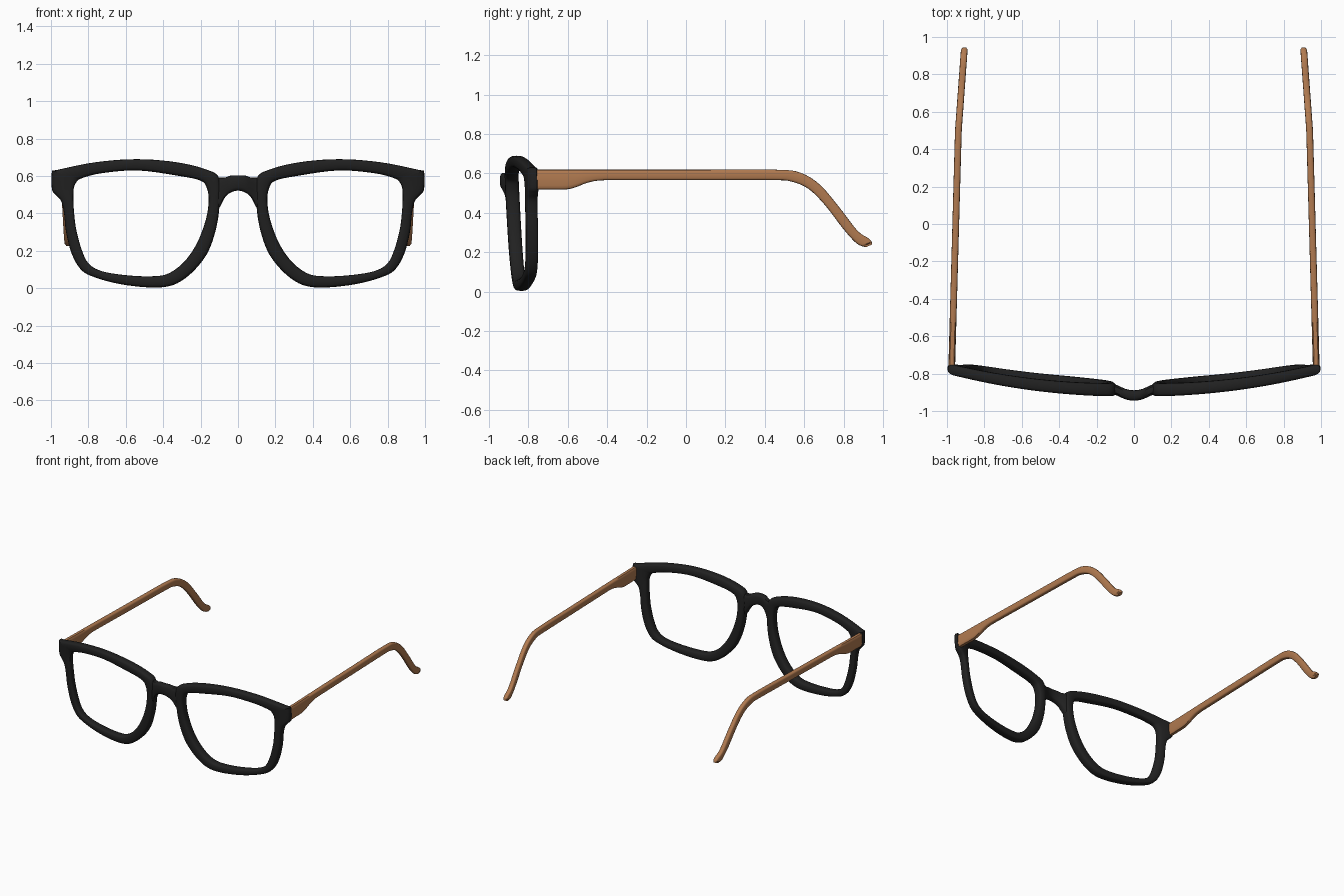
import bpy, bmesh, math
from mathutils import Vector

if "Cube" in bpy.data.objects:
    bpy.data.objects.remove(bpy.data.objects["Cube"])


def material(name, rgb):
    m = bpy.data.materials.new(name)
    m.diffuse_color = (*rgb, 1)
    m.use_nodes = True
    m.node_tree.nodes["Principled BSDF"].inputs["Base Color"].default_value = m.diffuse_color
    return m


BLACK = material("matte black", (0.015, 0.015, 0.015))
WOOD = material("warm brown", (0.44, 0.195, 0.08))


def spline(rows, steps, closed):
    """Catmull-Rom through rows of numbers."""
    n, out = len(rows), []
    at = lambda i: rows[i % n] if closed else rows[max(0, min(n - 1, i))]
    for i in range(n if closed else n - 1):
        quads = list(zip(at(i - 1), at(i), at(i + 1), at(i + 2)))
        for s in range(steps):
            t = s / steps
            out.append([0.5 * (2 * b + (c - a) * t + (2 * a - 5 * b + 4 * c - d) * t * t
                        + (3 * b - a - 3 * c + d) * t ** 3) for a, b, c, d in quads])
    if not closed:
        out.append(list(rows[-1]))
    return out


def loft(name, stations, mat, closed=False, mirror=False, power=0.6, sides=16):
    """Skin rounded sections, each given as two edge points and a half-thickness vector."""
    bm = bmesh.new()
    rings = []
    for a, b, t in stations:
        ring = []
        for k in range(sides):
            ang = 2 * math.pi * k / sides
            c, s = [math.copysign(abs(v) ** power, v) if abs(v) > 1e-6 else 0.0
                    for v in (math.cos(ang), math.sin(ang))]
            ring.append(bm.verts.new((a + b) / 2 + (b - a) / 2 * c + t * s))
        rings.append(ring)
    n = len(rings)
    for i in range(n if closed else n - 1):
        p, q = rings[i], rings[(i + 1) % n]
        for k in range(sides):
            j = (k + 1) % sides
            bm.faces.new((p[k], p[j], q[j], q[k]))
    if not closed:
        bm.faces.new(rings[0][::-1])
        bm.faces.new(rings[-1])
    bmesh.ops.recalc_face_normals(bm, faces=bm.faces)
    mesh = bpy.data.meshes.new(name)
    bm.to_mesh(mesh)
    bm.free()
    mesh.materials.append(mat)
    ob = bpy.data.objects.new(name, mesh)
    bpy.context.collection.objects.link(ob)
    bpy.context.view_layer.objects.active = ob
    ob.select_set(True)
    bpy.ops.object.shade_smooth_by_angle(angle=math.radians(40))
    ob.select_set(False)
    if mirror:
        mod = ob.modifiers.new("mirror", 'MIRROR')
        mod.use_mirror_merge = False
    return ob


# Lens rims: inner x, z and outer x, z, wrapped around the face and tilted
rim = [
    (.165, .53, .10, .585), (.20, .575, .17, .635), (.33, .603, .33, .674),
    (.54, .63, .54, .69), (.73, .615, .76, .674), (.83, .59, .97, .632),
    (.86, .572, .995, .622), (.877, .54, .995, .53), (.88, .50, .975, .50),
    (.88, .46, .945, .465), (.876, .40, .93, .40), (.865, .315, .92, .305),
    (.837, .21, .89, .187), (.80, .134, .84, .10), (.73, .092, .77, .06),
    (.60, .07, .63, .022), (.46, .064, .46, .004), (.37, .08, .345, .018),
    (.286, .144, .25, .08), (.22, .24, .168, .18), (.174, .36, .122, .30),
    (.157, .46, .10, .43)]


def wrap(x, z):
    return Vector((x, -0.876 + 0.115 * x * x - 0.05 * (z - 0.35), z))


loft("lens_rim",
     [(wrap(a, b), wrap(c, d), Vector((0, 0.036 - 0.007 * c, 0)))
      for a, b, c, d in spline(rim, 5, True)],
     BLACK, closed=True, mirror=True)

# Nose bridge: x, lower z, upper z, y
half = [(0, .522, .604, -.917), (.04, .511, .602, -.911), (.07, .485, .592, -.899),
        (.10, .43, .592, -.886), (.13, .41, .585, -.882)]
bridge = [(-x, l, u, y) for x, l, u, y in half[:0:-1]] + half
loft("nose_bridge",
     [(Vector((x, y, l)), Vector((x, y, u)), Vector((0, 0.028, 0)))
      for x, l, u, y in spline(bridge, 4, False)], BLACK)

# Temple arms: lower y, z and upper y, z, hooked down behind the ear
arm = [
    (-.77, .518, -.77, .619), (-.69, .518, -.69, .619), (-.61, .519, -.61, .619),
    (-.56, .530, -.56, .619), (-.50, .553, -.50, .619), (-.43, .565, -.43, .619),
    (-.30, .566, -.30, .619), (.10, .566, .10, .619), (.44, .566, .46, .619),
    (.53, .560, .58, .604), (.62, .523, .68, .543), (.705, .44, .78, .426),
    (.797, .32, .87, .31), (.858, .252, .925, .272), (.89, .232, .942, .254),
    (.915, .226, .945, .24)]


def arm_x(y):
    return 0.953 - 0.028 * y - 0.045 * max(0, y - 0.5)


loft("temple_arm",
     [(Vector((arm_x(a), a, b)), Vector((arm_x(c), c, d)),
       Vector((0.018 if c < 0.943 else 0.012, 0, 0)))
      for a, b, c, d in spline(arm, 4, False)],
     WOOD, mirror=True, power=0.55)
